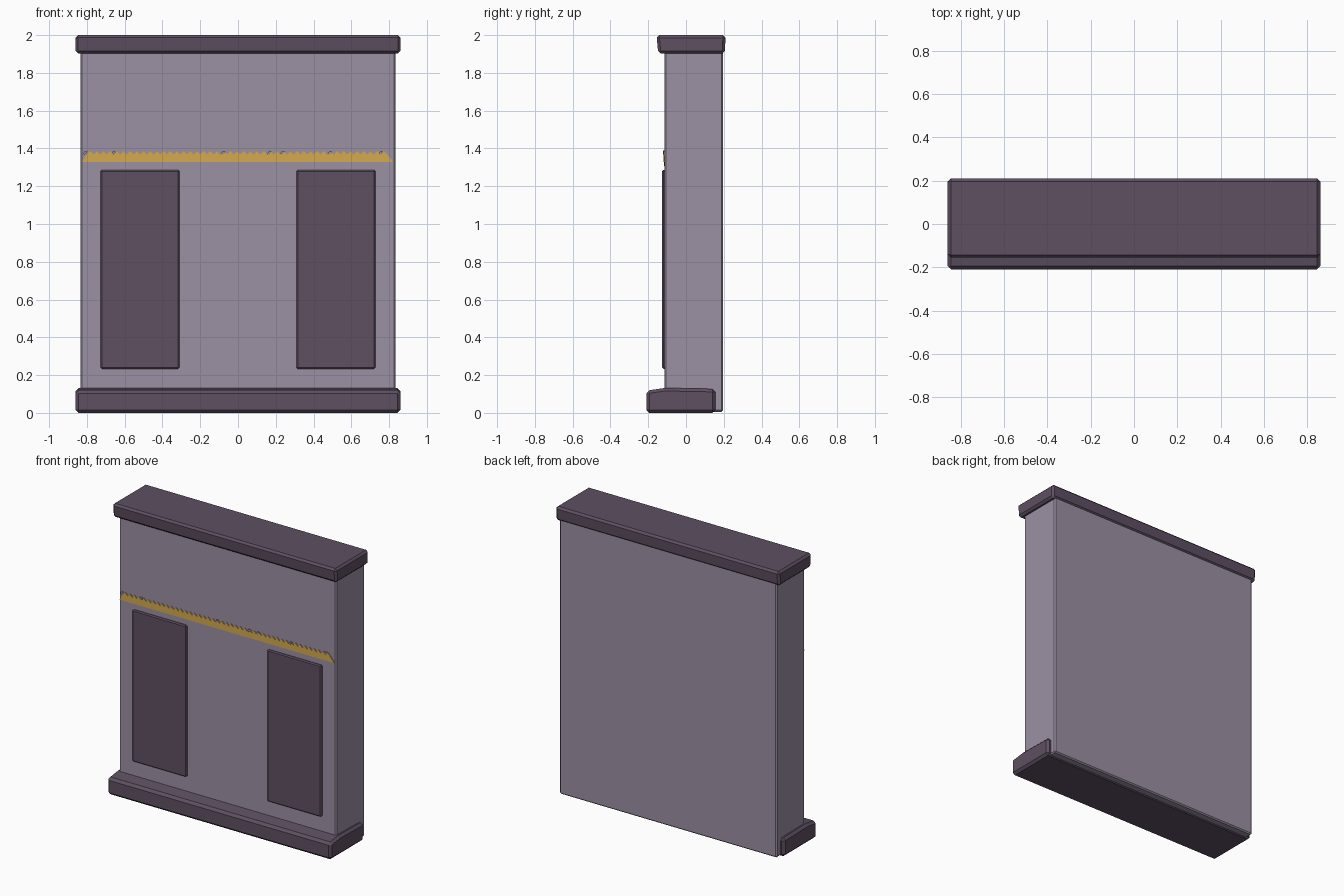
import bpy
import bmesh

cube = bpy.data.objects.get("Cube")
if cube:
    bpy.data.objects.remove(cube, do_unlink=True)


def material(name, rgb):
    m = bpy.data.materials.new(name)
    m.use_nodes = True
    colour = (*rgb, 1)
    m.diffuse_color = colour
    m.node_tree.nodes["Principled BSDF"].inputs["Base Color"].default_value = colour
    return m


stone = material("pale mauve stone", (0.33, 0.28, 0.37))
trim = material("dark plum trim", (0.112, 0.08, 0.122))
gold = material("gold", (0.66, 0.40, 0.075))


def prism(name, outline, axis, start, end, mat, bevel=0):
    """Extrude an outline along x (outline is y, z) or y (outline is x, z)."""
    def place(p, d):
        return (d, *p) if axis == "x" else (p[0], d, p[1])

    bm = bmesh.new()
    near = [bm.verts.new(place(p, start)) for p in outline]
    far = [bm.verts.new(place(p, end)) for p in outline]
    bm.faces.new(near)
    bm.faces.new(far[::-1])
    for i in range(len(near)):
        j = (i + 1) % len(near)
        bm.faces.new((near[j], near[i], far[i], far[j]))
    bmesh.ops.recalc_face_normals(bm, faces=bm.faces)
    mesh = bpy.data.meshes.new(name)
    bm.to_mesh(mesh)
    bm.free()
    mesh.materials.append(mat)
    obj = bpy.data.objects.new(name, mesh)
    bpy.context.collection.objects.link(obj)
    if bevel:
        mod = obj.modifiers.new("Chamfer", "BEVEL")
        mod.width = bevel
        mod.segments = 1
        mod.limit_method = "ANGLE"
    return obj


def rect(a0, b0, a1, b1):
    return [(a0, b0), (a1, b0), (a1, b1), (a0, b1)]


# Main wall slab
prism("wall_slab", rect(-0.113, 0.006, 0.197, 1.93), "x", -0.834, 0.834, stone, 0.008)

# Overhanging cap, slightly tapered towards its underside
prism("top_cap", [(-0.147, 1.902), (0.205, 1.902), (0.21, 2.0), (-0.156, 2.0)],
      "x", -0.86, 0.86, trim, 0.014)

# Plinth projecting forward with a sloping top
prism("base_plinth", [(-0.21, 0), (0.155, 0), (0.155, 0.127), (-0.11, 0.132), (-0.21, 0.118)],
      "x", -0.86, 0.86, trim, 0.016)

# Two tall raised panels
for side, name in ((-1, "right_panel"), (1, "left_panel")):
    x0, x1 = sorted((side * 0.31, side * 0.727))
    prism(name, rect(x0, 0.233, x1, 1.286), "y", -0.126, -0.105, trim, 0.007)

# Shallow stone lip under the gold band
prism("band_lip", [(-0.81, 1.327), (-0.31, 1.308), (0.72, 1.308), (0.815, 1.327)],
      "y", -0.116, -0.11, stone)

# Gold band with sloping ends and a fine toothed upper edge
teeth = 90
edge = [(0.79 - 1.59 * i / teeth, 1.386 if i % 2 else 1.368) for i in range(teeth + 1)]
prism("gold_band", [(-0.828, 1.327), (0.822, 1.327), *edge], "y", -0.119, -0.111, gold)

# Small studs along the band
for i, x in enumerate((-0.81, -0.66, -0.08, 0.165, 0.235, 0.485, 0.755)):
    prism(f"band_stud_{i + 1}",
          [(x - 0.012, 1.37), (x, 1.368), (x + 0.014, 1.384), (x, 1.388)],
          "y", -0.121, -0.112, stone)
